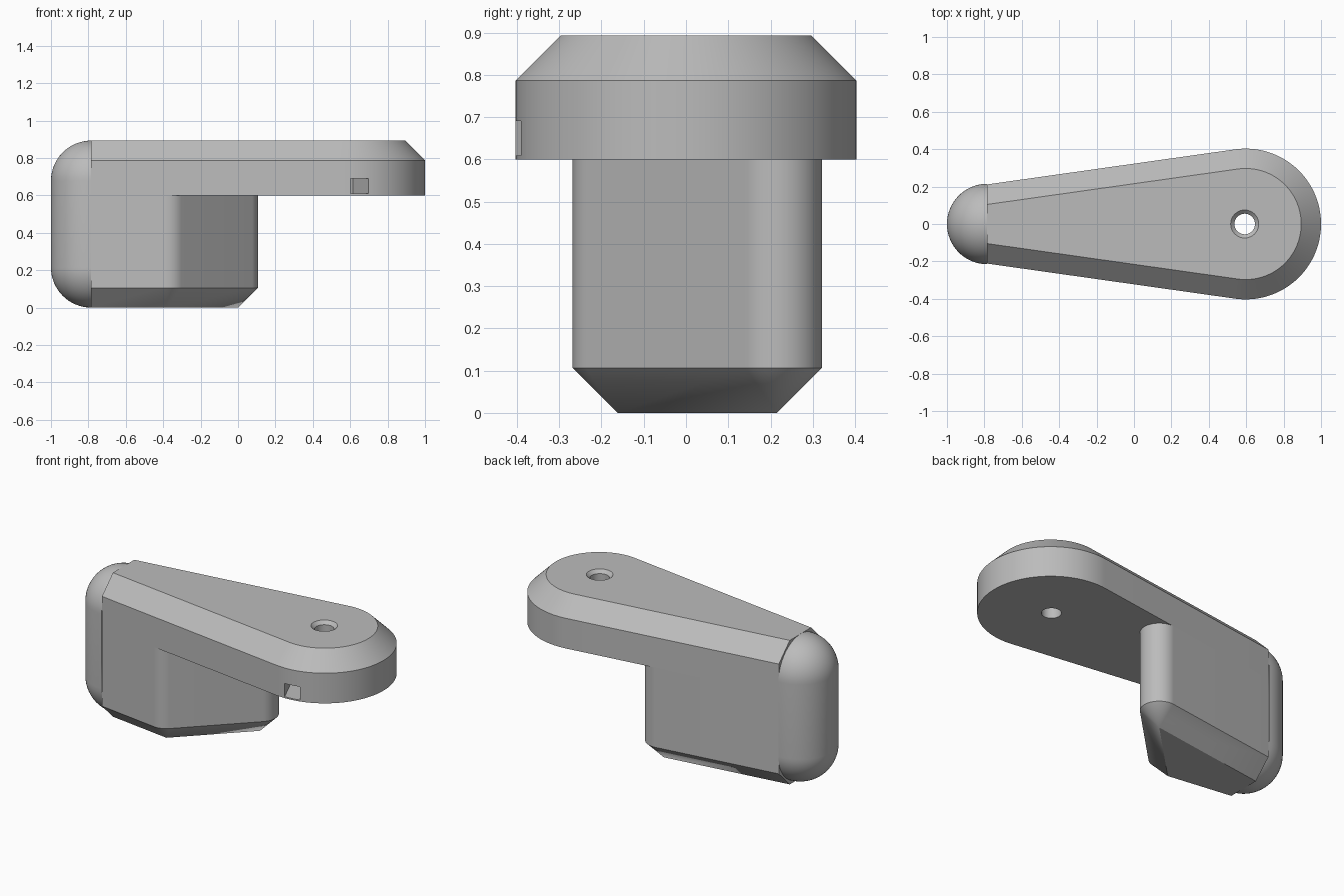
import bpy, bmesh, math
from mathutils import Matrix

if "Cube" in bpy.data.objects:
    bpy.data.objects.remove(bpy.data.objects["Cube"], do_unlink=True)

HEIGHT, SPLIT, CHAMFER = 0.893, 0.6, 0.106
END_X = -0.785                 # plane where the rounded end meets the body
HEAD_X, HEAD_R = 0.597, 0.403  # round head of the arm
S = 0.14                       # sine of the side taper
C = math.sqrt(1 - S * S)
TAPER = math.asin(S)

grey = bpy.data.materials.new("plain_grey")
grey.use_nodes = True
grey.diffuse_color = (0.5, 0.5, 0.5, 1)
grey.node_tree.nodes["Principled BSDF"].inputs["Base Color"].default_value = (0.5, 0.5, 0.5, 1)


def arc(cx, cy, r, a0, a1, n):
    return [(cx + r * math.cos(a0 + (a1 - a0) * i / n),
             cy + r * math.sin(a0 + (a1 - a0) * i / n)) for i in range(n + 1)]


def side_y(x, inset):
    """Half width of the tapered sides at x, moved inwards by inset."""
    return (HEAD_R - inset + S * (x - HEAD_X)) / C


def finish(name, bm):
    bmesh.ops.remove_doubles(bm, verts=bm.verts, dist=1e-5)
    bmesh.ops.recalc_face_normals(bm, faces=bm.faces)
    mesh = bpy.data.meshes.new(name)
    bm.to_mesh(mesh)
    bm.free()
    mesh.materials.append(grey)
    obj = bpy.data.objects.new(name, mesh)
    bpy.context.collection.objects.link(obj)
    return obj


def loft(name, levels, top_cap=True):
    """Solid through matching outlines, given as (z, outline) pairs."""
    bm = bmesh.new()
    rings = [[bm.verts.new((x, y, z)) for x, y in pts] for z, pts in levels]
    for low, high in zip(rings, rings[1:]):
        for i in range(len(low)):
            j = (i + 1) % len(low)
            bm.faces.new((low[i], low[j], high[j], high[i]))
    bm.faces.new(rings[0][::-1])
    if top_cap:
        bm.faces.new(rings[-1])
    return finish(name, bm)


def smooth(obj):
    bpy.ops.object.select_all(action='DESELECT')
    obj.select_set(True)
    bpy.context.view_layer.objects.active = obj
    bpy.ops.object.shade_smooth_by_angle(angle=math.radians(30))


def cut(obj, cutter):
    bpy.ops.object.select_all(action='DESELECT')
    obj.select_set(True)
    bpy.context.view_layer.objects.active = obj
    mod = obj.modifiers.new("cut", 'BOOLEAN')
    mod.operation, mod.solver, mod.object = 'DIFFERENCE', 'EXACT', cutter
    bpy.ops.object.modifier_apply(modifier=mod.name)
    bpy.data.objects.remove(cutter, do_unlink=True)


# Tapered arm with a round head and a chamfered top
def arm_outline(inset):
    y, a = side_y(END_X, inset), math.pi / 2 + TAPER
    return [(END_X, -y)] + arc(HEAD_X, 0, HEAD_R - inset, -a, a, 64) + [(END_X, y)]


arm = loft("arm", [(SPLIT, arm_outline(0)), (HEIGHT - CHAMFER, arm_outline(0)),
                   (HEIGHT, arm_outline(CHAMFER))])

# Countersunk hole through the head
hole = loft("hole_cutter", [(z, arc(0.592, 0, r, 0, math.tau * 47 / 48, 47)) for z, r in
                            ((0.5, 0.055), (HEIGHT - 0.02, 0.055), (HEIGHT + 0.02, 0.095))])
cut(arm, hole)

# Slanted square pocket in the front of the head
bm = bmesh.new()
bmesh.ops.create_cube(bm, size=1, matrix=Matrix.Translation((0.53, -0.24, 0.65))
                      @ Matrix.Rotation(math.radians(24), 4, 'Z')
                      @ Matrix.Translation((0.046, -0.2, 0))
                      @ Matrix.Diagonal((0.092, 0.4, 0.082, 1)))
cut(arm, finish("pocket_cutter", bm))
smooth(arm)

# Leg below the arm: its front turns at 45 degrees to a round nose at the back
nose_y = side_y(0, CHAMFER)
corner_x = -(HEAD_R - CHAMFER - S * HEAD_X + C * nose_y) / (C + S)
corner_y = corner_x + nose_y


def leg_outline(inset):
    y, r, a = side_y(END_X, inset), CHAMFER - inset, math.pi / 2 + TAPER
    return ([(END_X, -y)] + arc(corner_x, corner_y, r, -a, -math.pi / 4, 12)
            + arc(0, nose_y, r, -math.pi / 4, a, 32) + [(END_X, y)])


leg = loft("leg", [(0, leg_outline(CHAMFER)), (CHAMFER, leg_outline(0)),
                   (SPLIT, leg_outline(0))], top_cap=False)
smooth(leg)

# Rounded end: half of an upright capsule
R = 1 + END_X
profile = (arc(0, R, R, -math.pi / 2, 0, 16) + arc(0, HEIGHT - R, R, 0, math.pi / 2, 16))
bm = bmesh.new()
verts = [bm.verts.new((END_X, y, z)) for y, z in profile]
edges = [bm.edges.new(pair) for pair in zip(verts, verts[1:])]
bmesh.ops.spin(bm, geom=verts + edges, cent=(END_X, 0, 0), axis=(0, 0, 1),
               angle=math.pi, steps=32)
smooth(finish("rounded_end", bm))
